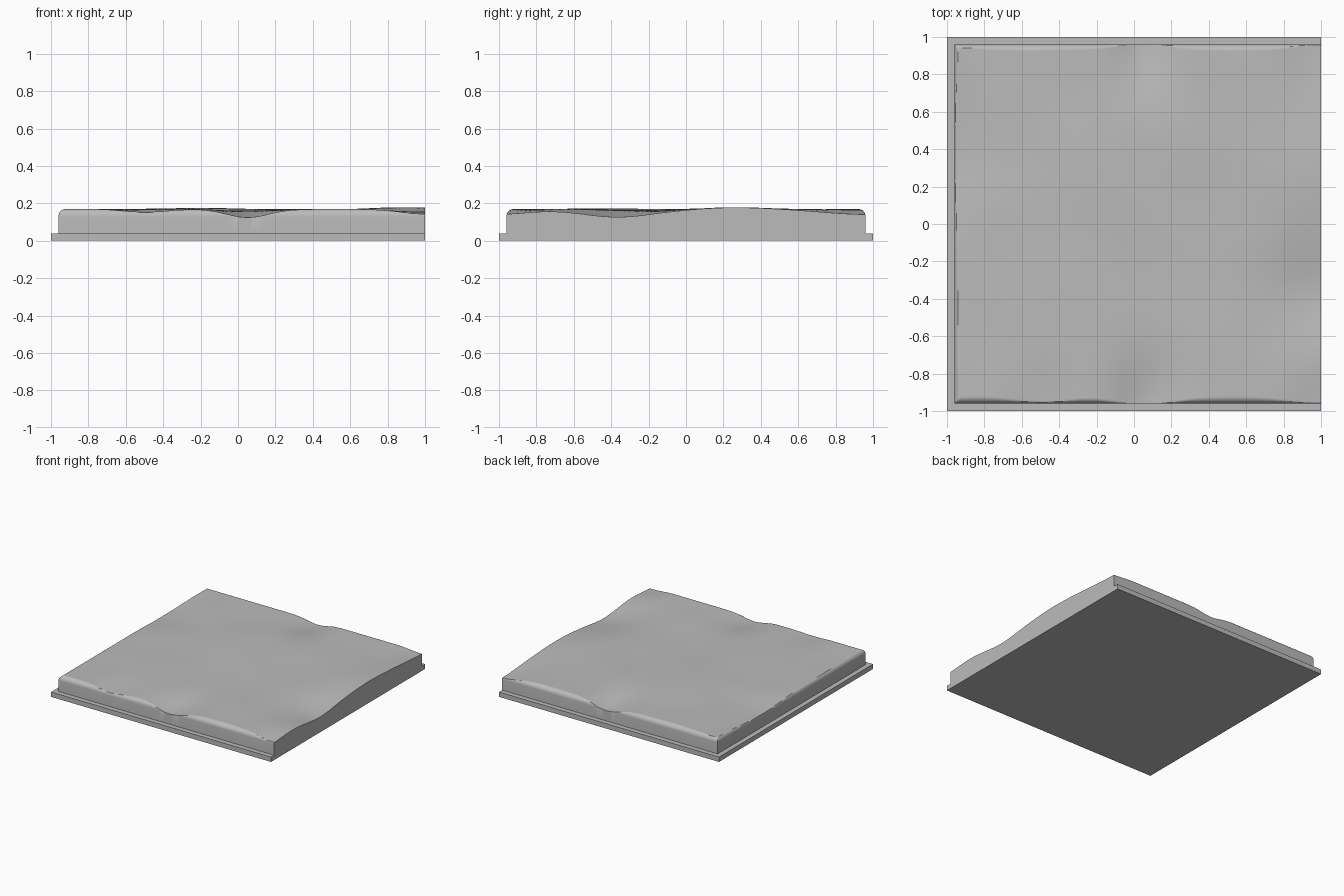
import bpy
import bmesh
import math
from mathutils import Vector, noise

cube = bpy.data.objects.get("Cube")
if cube:
    bpy.data.objects.remove(cube, do_unlink=True)

EDGE, RADIUS, TOP, PLATE = 0.96, 0.04, 0.17, 0.04

stone = bpy.data.materials.new("stone grey")
stone.use_nodes = True
grey = (0.5, 0.5, 0.5, 1)
stone.diffuse_color = grey
stone.node_tree.nodes["Principled BSDF"].inputs["Base Color"].default_value = grey


def add_object(name, bm):
    bmesh.ops.recalc_face_normals(bm, faces=bm.faces)
    mesh = bpy.data.meshes.new(name)
    bm.to_mesh(mesh)
    bm.free()
    mesh.materials.append(stone)
    obj = bpy.data.objects.new(name, mesh)
    bpy.context.collection.objects.link(obj)
    return obj


# Soft hollows and rises: x, y, spread in x, spread in y, height
BUMPS = [
    (0.05, -1, 0.11, 0.2, -0.044),
    (0.05, 1, 0.11, 0.2, -0.044),
    (1, -0.36, 0.2, 0.18, -0.042),
    (1, 0.25, 0.2, 0.15, 0.01),
    (1, -1, 0.12, 0.15, -0.024),
    (1, 1, 0.12, 0.2, -0.026),
    (-1, 0.35, 0.12, 0.25, -0.025),
    (-0.5, -0.96, 0.12, 0.15, -0.012),
    (-0.15, 0.2, 0.15, 0.2, 0.008),
]


def terrain(x, y):
    z = 0.167 + 0.007 * noise.noise(Vector((x * 2.6, y * 2.6, 0.4)))
    for cx, cy, sx, sy, h in BUMPS:
        z += h * math.exp(-((x - cx) / sx) ** 2 / 2 - ((y - cy) / sy) ** 2 / 2)
    return min(z, 0.18)


def rim(d):
    """Height limit of the rounded rim at distance d from the wall."""
    if d >= RADIUS:
        return 1.0
    return TOP - RADIUS + math.sqrt(max(0, RADIUS ** 2 - (RADIUS - d) ** 2))


# Grid lines, closer together over the rounded rim
fillet = [RADIUS * (1 - math.cos(math.pi / 2 * i / 8)) for i in range(8)]
inner = EDGE - RADIUS
STEPS = 72
ys = [-EDGE + d for d in fillet]
ys += [-inner + 2 * inner * i / STEPS for i in range(STEPS + 1)]
ys += [EDGE - d for d in reversed(fillet)]
xs = [-EDGE + d for d in fillet]
xs += [-inner + (1 + inner) * i / STEPS for i in range(STEPS + 1)]

# Ground block: rolling top, rounded on three sides, cut flush on one
bm = bmesh.new()
rows = [[bm.verts.new((x, y, min(terrain(x, y), rim(x + EDGE), rim(EDGE - abs(y)))))
         for x in xs] for y in ys]
for low, high in zip(rows, rows[1:]):
    for i in range(len(xs) - 1):
        bm.faces.new((low[i], low[i + 1], high[i + 1], high[i]))
border = [e for e in bm.edges if e.is_boundary]
skirt = bmesh.ops.extrude_edge_only(bm, edges=border)["geom"]
for v in skirt:
    if isinstance(v, bmesh.types.BMVert):
        v.co.z = PLATE
bmesh.ops.contextual_create(bm, geom=[e for e in bm.edges if e.is_boundary])
ground = add_object("ground_block", bm)

# Square base plate
bm = bmesh.new()
bmesh.ops.create_cube(bm, size=1)
for v in bm.verts:
    v.co = (v.co.x * 2, v.co.y * 2, (v.co.z + 0.5) * PLATE)
add_object("base_plate", bm)

bpy.ops.object.select_all(action="DESELECT")
ground.select_set(True)
bpy.context.view_layer.objects.active = ground
bpy.ops.object.shade_smooth_by_angle(angle=math.radians(35))
